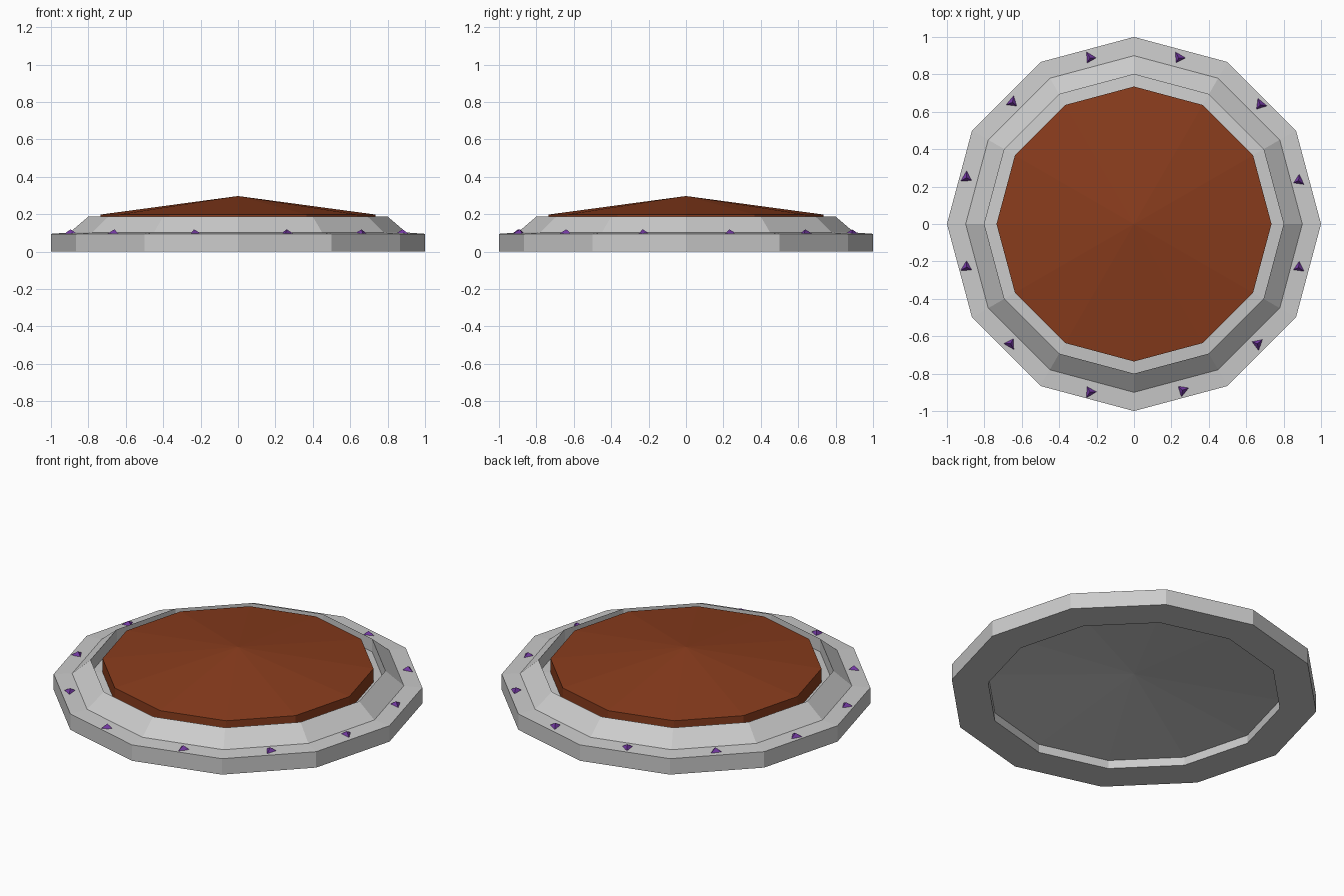
import bpy, bmesh, math

if "Cube" in bpy.data.objects:
    bpy.data.objects.remove(bpy.data.objects["Cube"])

N = 12


def material(name, color):
    m = bpy.data.materials.new(name)
    m.diffuse_color = color
    m.use_nodes = True
    m.node_tree.nodes["Principled BSDF"].inputs["Base Color"].default_value = m.diffuse_color
    return m


def lathe(name, profile, closed=False, mat=None):
    """Spin (radius, z) points into a 12-sided flat-faced solid."""
    bm = bmesh.new()
    rings = []
    for r, z in profile:
        if r == 0:
            rings.append([bm.verts.new((0, 0, z))] * N)
        else:
            rings.append([bm.verts.new((r * math.cos(math.tau * i / N),
                                        r * math.sin(math.tau * i / N), z))
                          for i in range(N)])
    pairs = list(zip(rings, rings[1:]))
    if closed:
        pairs.append((rings[-1], rings[0]))
    for a, b in pairs:
        for i in range(N):
            j = (i + 1) % N
            corners = list(dict.fromkeys([a[i], a[j], b[j], b[i]]))
            bm.faces.new(corners)
    bmesh.ops.recalc_face_normals(bm, faces=bm.faces)
    me = bpy.data.meshes.new(name)
    bm.to_mesh(me)
    bm.free()
    ob = bpy.data.objects.new(name, me)
    bpy.context.collection.objects.link(ob)
    if mat:
        me.materials.append(mat)
    return ob


rust = material("rust", (0.25, 0.045, 0.012, 1))
purple = material("purple", (0.17, 0.04, 0.36, 1))

# Stepped stone rim around an open centre
lathe("stone_rim", [(0.8, 0), (1, 0), (1, 0.095), (0.9, 0.102), (0.8, 0.187)], closed=True)

# Thin, gently conical floor recessed inside the rim
lathe("recessed_floor", [(0, 0.135), (0.8, 0.05), (0.8, 0.11), (0, 0.195)])

# Coloured conical lid standing on the floor
lathe("lid", [(0, 0.14), (0.735, 0.10), (0.735, 0.198), (0, 0.297)], mat=rust)

# Small three-sided studs on the ledge: x, y, heading in degrees
studs = [(-0.235, 0.888, 0), (0.24, 0.888, 0), (0.675, 0.638, 110), (0.88, 0.232, 85),
         (0.88, -0.232, 85), (0.66, -0.64, 160), (0.26, -0.888, 20), (-0.235, -0.897, 0),
         (-0.66, -0.64, 60), (-0.895, -0.23, 90), (-0.895, 0.248, 90), (-0.65, 0.65, 80)]
for k, (x, y, heading) in enumerate(studs):
    bpy.ops.mesh.primitive_cone_add(vertices=3, radius1=0.036, radius2=0, depth=0.022,
                                    location=(x, y, 0.108))
    stud = bpy.context.object
    stud.name = f"stud_{k + 1}"
    stud.rotation_euler.z = math.radians(heading - 90)
    stud.data.materials.append(purple)
